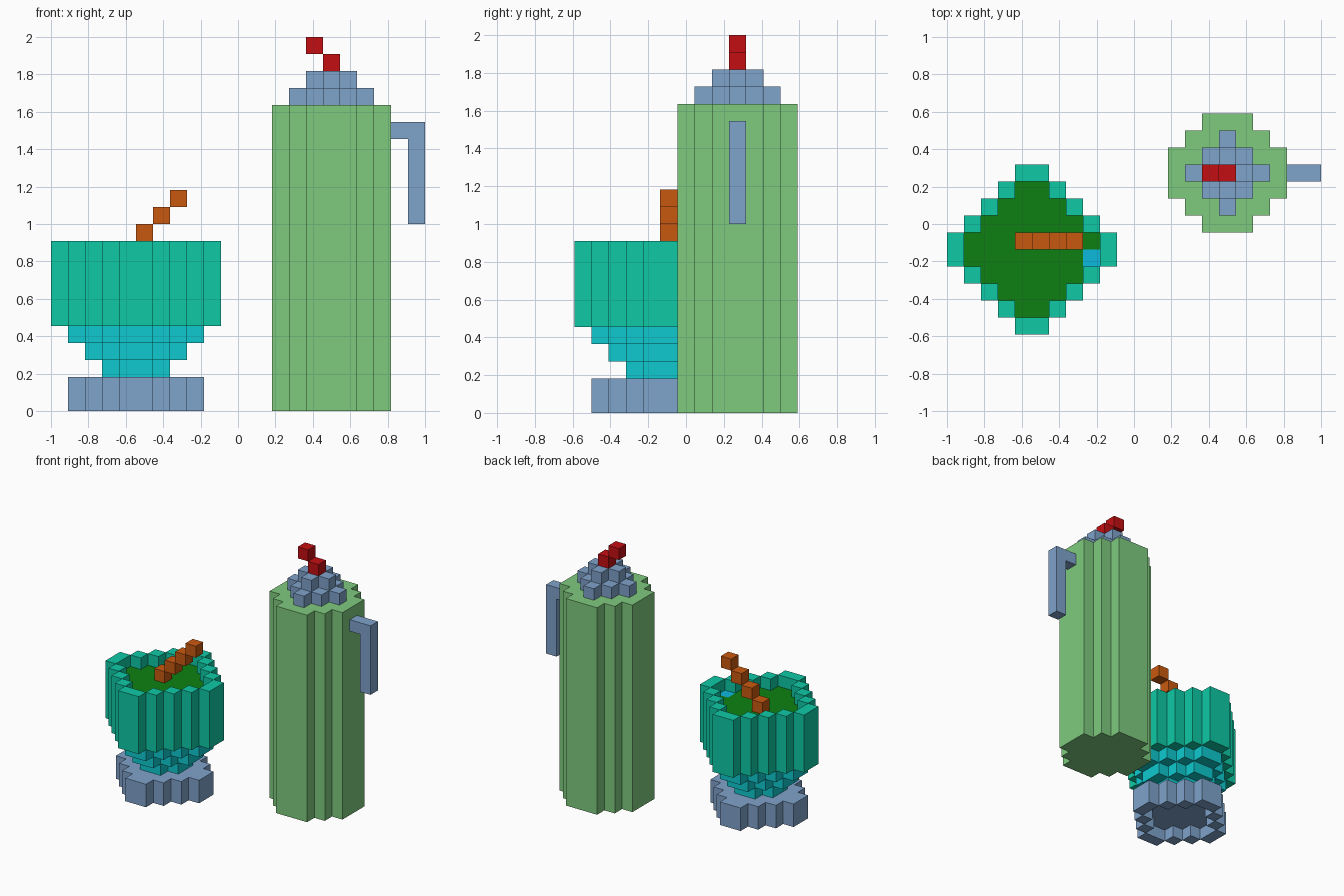
import bpy, bmesh, math

if "Cube" in bpy.data.objects:
    bpy.data.objects.remove(bpy.data.objects["Cube"])

U = 2 / 22                      # edge of one block
X0, Y0 = -1.0, -6.5 * U         # corner of the block grid


def lin(c):
    c /= 255
    return c / 12.92 if c <= 0.04045 else ((c + 0.055) / 1.055) ** 2.4


def material(name, *rgb):
    m = bpy.data.materials.new(name)
    m.diffuse_color = (*[lin(c) for c in rgb], 1)
    m.use_nodes = True
    m.node_tree.nodes["Principled BSDF"].inputs["Base Color"].default_value = m.diffuse_color
    return m


light_green = material("light_green", 127, 203, 127)
steel_blue = material("steel_blue", 127, 163, 203)
red = material("red", 196, 14, 18)
orange = material("orange", 201, 89, 16)
dark_green = material("dark_green", 14, 128, 18)
teal = material("teal", 14, 201, 166)
cyan = material("cyan", 14, 202, 207)
sky = material("sky_cyan", 12, 186, 222)

# Each face of a block: outward step and its four corners
FACES = [
    ((1, 0, 0), ((1, 0, 0), (1, 1, 0), (1, 1, 1), (1, 0, 1))),
    ((-1, 0, 0), ((0, 0, 0), (0, 0, 1), (0, 1, 1), (0, 1, 0))),
    ((0, 1, 0), ((0, 1, 0), (0, 1, 1), (1, 1, 1), (1, 1, 0))),
    ((0, -1, 0), ((0, 0, 0), (1, 0, 0), (1, 0, 1), (0, 0, 1))),
    ((0, 0, 1), ((0, 0, 1), (1, 0, 1), (1, 1, 1), (0, 1, 1))),
    ((0, 0, -1), ((0, 0, 0), (0, 1, 0), (1, 1, 0), (1, 0, 0))),
]


def add(a, b):
    return tuple(p + q for p, q in zip(a, b))


def blocks(name, cells, mat):
    """Outer skin of a set of grid blocks, flat areas merged."""
    cells = set(cells)
    bm = bmesh.new()
    verts = {}

    def vert(p):
        if p not in verts:
            verts[p] = bm.verts.new((X0 + p[0] * U, Y0 + p[1] * U, p[2] * U))
        return verts[p]

    for c in sorted(cells):
        for step, corners in FACES:
            if add(c, step) not in cells:
                bm.faces.new([vert(add(c, k)) for k in corners])
    bmesh.ops.dissolve_limit(bm, angle_limit=math.radians(1),
                             verts=bm.verts[:], edges=bm.edges[:])
    me = bpy.data.meshes.new(name)
    bm.to_mesh(me)
    bm.free()
    me.materials.append(mat)
    ob = bpy.data.objects.new(name, me)
    bpy.context.collection.objects.link(ob)
    return ob


def diamond(cx, cy, r, layers, inner=-1, cut=99):
    """Stepped round: inner < |dx|+|dy| <= r, optionally cut to a square."""
    return [(i, j, k) for k in layers for i in range(22) for j in range(13)
            if inner < abs(i + .5 - cx) + abs(j + .5 - cy) <= r
            and max(abs(i + .5 - cx), abs(j + .5 - cy)) <= cut]


# Tall pot
PX, PY = 16.5, 9.5
blocks("pot_body", diamond(PX, PY, 4, range(18), cut=3), light_green)
blocks("pot_lid", diamond(PX, PY, 2, [18]) + diamond(PX, PY, 1, [19]), steel_blue)
blocks("lid_knob", [(16, 9, 20), (15, 9, 21)], red)
blocks("pot_handle", [(20, 9, 16)] + [(21, 9, k) for k in range(11, 17)], steel_blue)

# Footed bowl
BX, BY = 5, 5
blocks("bowl_foot", diamond(BX, BY, 4, [0], inner=3) + diamond(BX, BY, 4, [1]), steel_blue)
blocks("bowl_stem", [c for k in (2, 3, 4) for c in diamond(BX, BY, k, [k])], cyan)
blocks("bowl_rim", diamond(BX, BY, 5, range(5, 10), inner=4), teal)

# Filling with one odd block, and the stick standing in it
spot = (8, 4, 8)
blocks("bowl_filling", set(diamond(BX, BY, 4, range(5, 9))) - {spot}, dark_green)
blocks("filling_spot", [spot], sky)
blocks("stirring_stick", [(4 + n, 5, 9 + n) for n in range(4)], orange)
